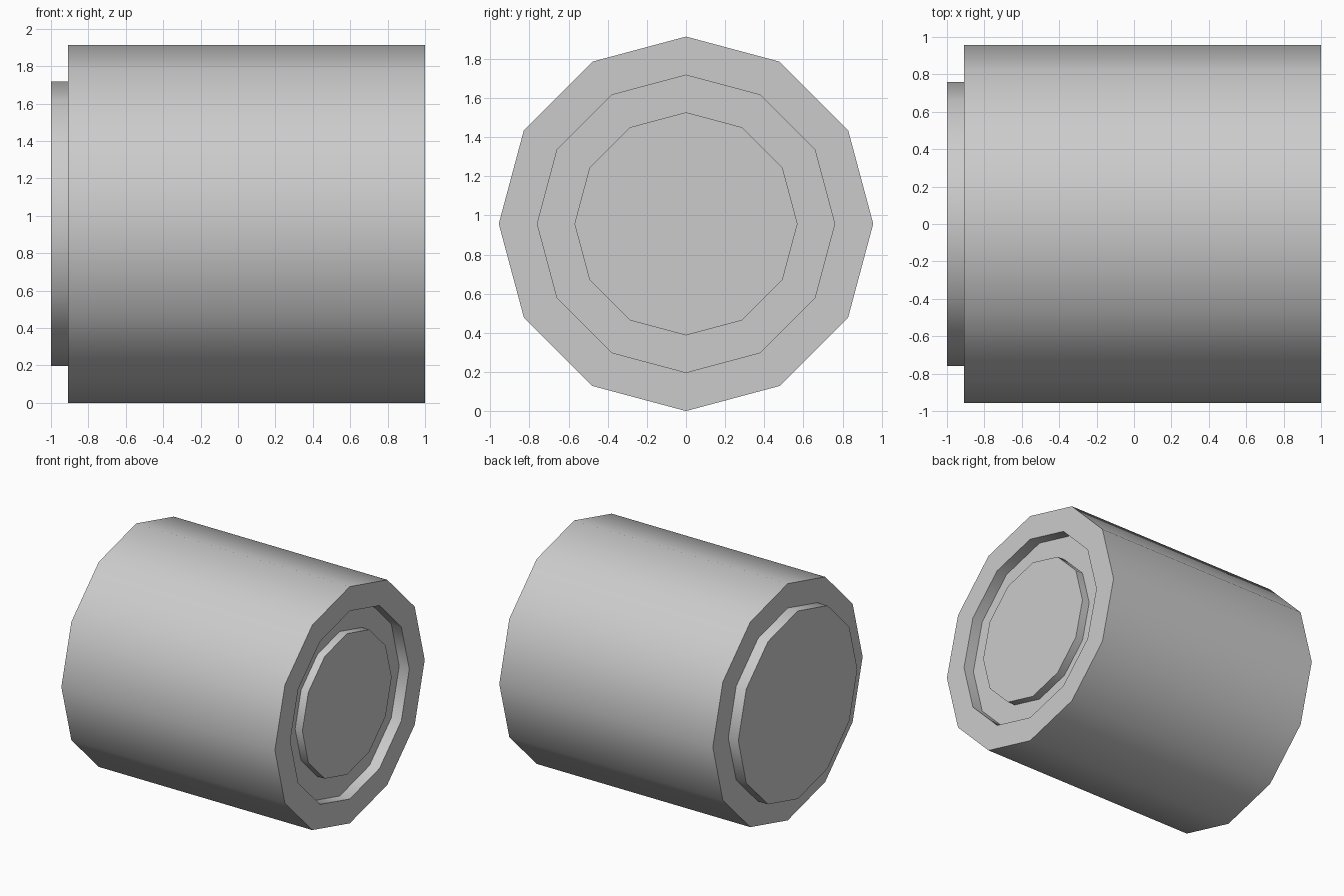
import bpy, bmesh, math

if "Cube" in bpy.data.objects:
    bpy.data.objects.remove(bpy.data.objects["Cube"])

R = 0.957          # outer radius, also the axis height
SIDES = 12

mat = bpy.data.materials.new("light grey")
mat.diffuse_color = (0.6, 0.6, 0.6, 1)
mat.use_nodes = True
mat.node_tree.nodes["Principled BSDF"].inputs["Base Color"].default_value = mat.diffuse_color

# (x, radius) profile: left boss, drum, recessed right end with inner boss
profile = [(-1.0, 0.76), (-0.91, 0.76), (-0.91, R), (1.0, R),
           (1.0, 0.76), (0.91, 0.76), (0.91, 0.57), (0.975, 0.57)]

bm = bmesh.new()
rings = []
for x, r in profile:
    rings.append([bm.verts.new((x, r * math.sin(a), R + r * math.cos(a)))
                  for a in (2 * math.pi * i / SIDES for i in range(SIDES))])

# skin between neighbouring rings, then cap both ends
for a, b in zip(rings, rings[1:]):
    for i in range(SIDES):
        j = (i + 1) % SIDES
        bm.faces.new((a[i], a[j], b[j], b[i]))
bm.faces.new(rings[0])
bm.faces.new(rings[-1])
bmesh.ops.recalc_face_normals(bm, faces=bm.faces)

mesh = bpy.data.meshes.new("drum")
bm.to_mesh(mesh)
bm.free()
mesh.materials.append(mat)
drum = bpy.data.objects.new("drum", mesh)
bpy.context.collection.objects.link(drum)

# smooth barrel, sharp rims
bpy.context.view_layer.objects.active = drum
drum.select_set(True)
bpy.ops.object.shade_smooth_by_angle(angle=math.radians(40))
